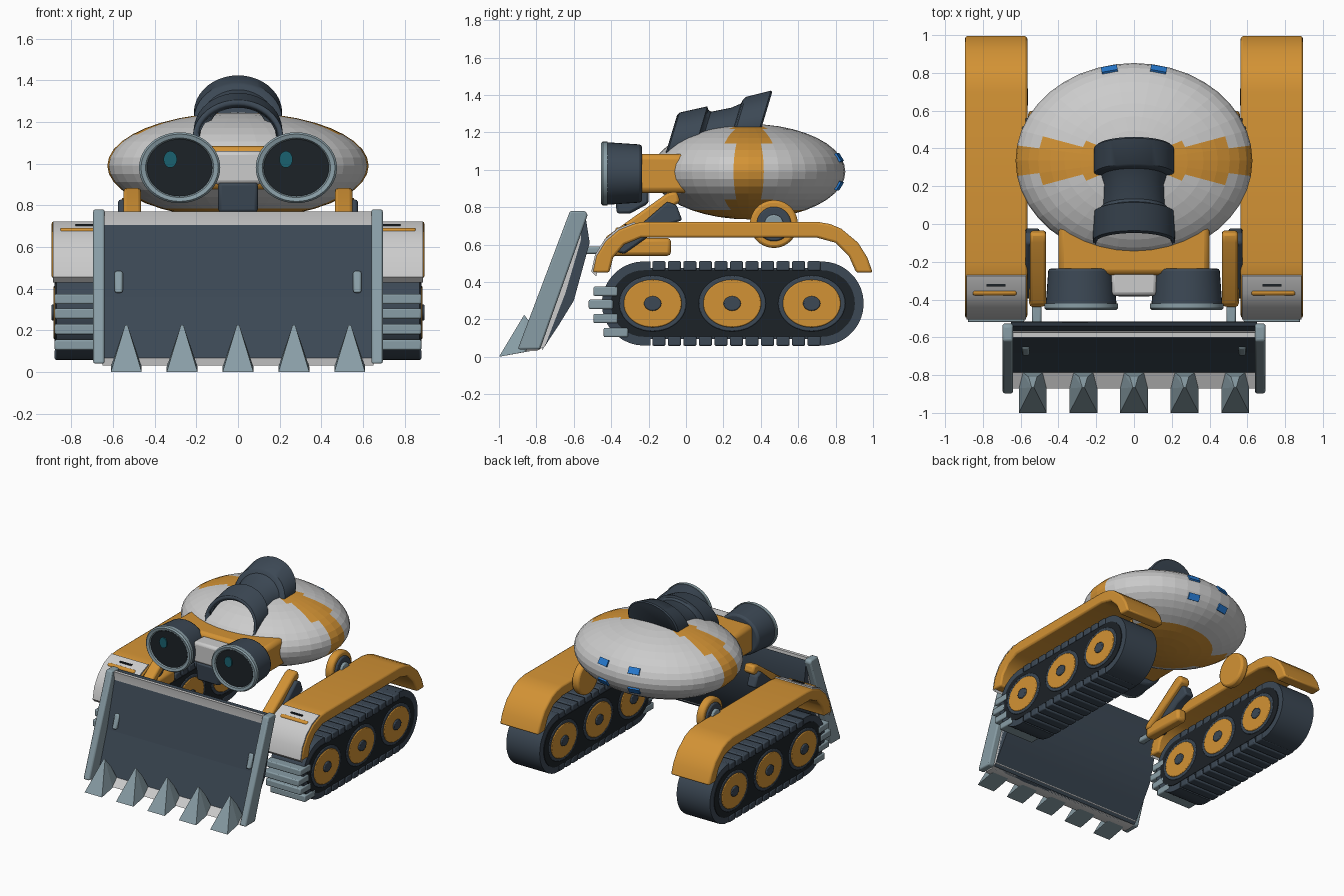
import bpy, bmesh
from math import sin, cos, pi, radians, atan2, hypot
from mathutils import Matrix, Vector

if "Cube" in bpy.data.objects:
    bpy.data.objects.remove(bpy.data.objects["Cube"])


def material(name, rgb):
    m = bpy.data.materials.new(name)
    m.diffuse_color = (*rgb, 1)
    m.use_nodes = True
    m.node_tree.nodes["Principled BSDF"].inputs["Base Color"].default_value = m.diffuse_color
    return m


ORANGE = material("orange", (0.65, 0.29, 0.035))
SLATE = material("slate", (0.045, 0.065, 0.09))
BLACK = material("black", (0.012, 0.016, 0.02))
STEEL = material("steel", (0.25, 0.34, 0.38))
BLUE = material("blue", (0.02, 0.2, 0.65))
TEAL = material("teal", (0.01, 0.12, 0.16))


def finish(name, bm, mat=None, mirror=False, bevel=0, smooth=True):
    bmesh.ops.recalc_face_normals(bm, faces=bm.faces)
    me = bpy.data.meshes.new(name)
    bm.to_mesh(me)
    bm.free()
    o = bpy.data.objects.new(name, me)
    bpy.context.collection.objects.link(o)
    if mat:
        me.materials.append(mat)
    if smooth:
        bpy.ops.object.select_all(action='DESELECT')
        o.select_set(True)
        bpy.context.view_layer.objects.active = o
        bpy.ops.object.shade_smooth_by_angle(angle=radians(32))
    if bevel:
        b = o.modifiers.new("bevel", 'BEVEL')
        b.width, b.segments, b.limit_method = bevel, 2, 'ANGLE'
        b.angle_limit = radians(40)
    if mirror:
        o.modifiers.new("mirror", 'MIRROR')
    return o


def add_prism(bm, prof, x0, x1):
    a = [bm.verts.new((x0, y, z)) for y, z in prof]
    b = [bm.verts.new((x1, y, z)) for y, z in prof]
    n = len(prof)
    bm.faces.new(a)
    bm.faces.new(b[::-1])
    for i in range(n):
        bm.faces.new((a[i], b[i], b[(i + 1) % n], a[(i + 1) % n]))


def prism(name, prof, x0, x1, mat=None, mirror=True, bevel=0):
    bm = bmesh.new()
    add_prism(bm, prof, x0, x1)
    return finish(name, bm, mat, mirror, bevel)


def box(y0, y1, z0, z1):
    return [(y0, z0), (y1, z0), (y1, z1), (y0, z1)]


def add_disc(bm, axis, c, ra, rz, depth, grow=1.0):
    # elliptical cylinder along x or y; grow scales the +axis end
    turn = Matrix.Rotation(pi / 2, 4, 'Y') if axis == 'X' else Matrix.Rotation(-pi / 2, 4, 'X')
    size = (1, ra, rz) if axis == 'X' else (ra, 1, rz)
    bmesh.ops.create_cone(bm, cap_ends=True, segments=40, radius1=1, radius2=grow, depth=depth,
                          matrix=Matrix.Translation(c) @ Matrix.Diagonal((*size, 1)) @ turn)


def disc(name, axis, c, ra, rz, depth, mat, bevel=0, grow=1.0, mirror=True):
    bm = bmesh.new()
    add_disc(bm, axis, c, ra, rz, depth, grow)
    return finish(name, bm, mat, mirror, bevel)


def arc(cy, cz, r, a0, a1, n):
    return [(cy + r * cos(radians(a0 + (a1 - a0) * i / n)), cz + r * sin(radians(a0 + (a1 - a0) * i / n)))
            for i in range(n + 1)]


def offset_y(prof, d):
    return [(y + d, z) for y, z in prof]


# Shell body with orange stripes and belly
bm = bmesh.new()
bmesh.ops.create_uvsphere(bm, u_segments=40, v_segments=20, radius=1)
for f in bm.faces:
    c = f.calc_center_median()
    a, rho = abs(atan2(c.y, abs(c.x))), hypot(c.x, c.y)
    wide = 9 if rho > 0.78 else 18 if rho > 0.5 else 27
    if a < radians(wide) or c.z < -0.8:
        f.material_index = 1
bmesh.ops.transform(bm, verts=bm.verts,
                    matrix=Matrix.Translation((0, 0.335, 0.99)) @ Matrix.Diagonal((0.627, 0.517, 0.255, 1)))
body = finish("body_shell", bm, smooth=False)
body.data.materials.append(material("shell_grey", (0.6, 0.59, 0.58)))
body.data.materials.append(ORANGE)

# Rear windows lying on the shell
bm = bmesh.new()
for z in (0.075, -0.075):
    x = 0.13
    y = 0.517 * (1 - (x / 0.627) ** 2 - (z / 0.255) ** 2) ** 0.5
    n = Vector((x / 0.627 ** 2, y / 0.517 ** 2, z / 0.255 ** 2))
    bmesh.ops.create_cube(bm, size=1, matrix=Matrix.Translation((x, y + 0.335, z + 0.99))
                          @ n.to_track_quat('Y', 'Z').to_matrix().to_4x4() @ Matrix.Diagonal((0.085, 0.016, 0.05, 1)))
finish("rear_window", bm, BLUE, True)

# Sheared half-tube intake on the roof: (position along, radius)
bm = bmesh.new()
rows = []
for y, r in [(-0.1, 0.205), (-0.09, 0.218), (0.06, 0.213), (0.07, 0.19), (0.09, 0.17), (0.2, 0.163), (0.25, 0.175),
             (0.255, 0.2), (0.265, 0.212), (0.4, 0.212), (0.41, 0.2)]:
    row = []
    for i in range(25):
        t = pi * (i / 24 * 1.16 - 0.08)
        h = 0.85 * r * sin(t)
        row.append(bm.verts.new((r * cos(t), y + 0.3 * h, 1.128 + 0.25 * (y + 0.06) + h)))
    rows.append(row)
for p, q in zip(rows, rows[1:]):
    for i in range(24):
        bm.faces.new((p[i], p[i + 1], q[i + 1], q[i]))
bm.faces.new(rows[-1])
o = finish("roof_intake", bm, SLATE)
s = o.modifiers.new("wall", 'SOLIDIFY')
s.thickness, s.offset = 0.035, -1

# Eye bar, bridge and chin
prism("eye_bar", box(-0.27, 0.1, 0.875, 1.085), -0.4, 0.4, ORANGE, False, 0.03)
prism("eye_bridge", box(-0.38, -0.25, 0.9, 1.06), -0.12, 0.12, None, False, 0.02)
prism("chin", [(-0.385, 0.91), (-0.37, 0.765), (-0.3, 0.765), (-0.2, 0.82), (-0.2, 0.91)], -0.095, 0.095, SLATE,
      False, 0.015)

# Eyes: housing, rim, lens and glint
disc("eye_housing", 'Y', (0.28, -0.335, 0.98), 0.188, 0.168, 0.2, SLATE, 0.015, 0.92)
bm = bmesh.new()
prev = None
ring = [(1.0, -0.42), (1.0, -0.445), (0.95, -0.455), (0.84, -0.45), (0.79, -0.435), (0.79, -0.42)]
loops = [[bm.verts.new((0.28 + 0.195 * k * cos(2 * pi * i / 48), y, 0.98 + 0.17 * k * sin(2 * pi * i / 48)))
          for i in range(48)] for k, y in ring]
for p, q in zip(loops, loops[1:] + loops[:1]):
    for i in range(48):
        j = (i + 1) % 48
        bm.faces.new((p[i], p[j], q[j], q[i]))
finish("eye_rim", bm, STEEL, True)
disc("eye_lens", 'Y', (0.28, -0.432, 0.98), 0.157, 0.137, 0.02, BLACK)
bm = bmesh.new()
for x in (-0.325, 0.23):
    add_disc(bm, 'Y', (x, -0.445, 1.02), 0.032, 0.04, 0.012)
finish("eye_glint", bm, TEAL)

# Fenders with grey nose plates and marker lamps
top = [(-0.5, 0.45), (-0.48, 0.54), (-0.43, 0.62), (-0.36, 0.68), (-0.27, 0.715)]
prism("fender", top + [(-0.2, 0.722), (0.7, 0.722), (0.77, 0.71), (0.83, 0.685), (0.92, 0.61), (0.97, 0.53), (0.998, 0.45),
                       (0.91, 0.45), (0.87, 0.54), (0.8, 0.61), (0.7, 0.637), (-0.24, 0.637), (-0.33, 0.6),
                       (-0.39, 0.53), (-0.41, 0.45)], 0.565, 0.895, ORANGE, True, 0.012)
prism("fender_nose", [(y - 0.006, z + 0.006) for y, z in top] + [(y + 0.02, z - 0.02) for y, z in top[::-1]],
      0.572, 0.888)
prism("fender_lamp", box(-0.378, -0.345, 0.66, 0.692), 0.62, 0.855, ORANGE, True, 0.012)
prism("fender_slot", box(-0.33, -0.318, 0.68, 0.71), 0.68, 0.78, BLACK)

# Tracks: belt with raised ends, black web, tread pads
CZ = 0.285
outer = arc(-0.225, CZ, 0.225, 90, 270, 18) + [(-0.19, 0.06), (-0.19, 0.095), (0.7, 0.095), (0.7, 0.06)] \
    + arc(0.725, CZ, 0.225, -90, 90, 18) + [(0.7, 0.51), (0.7, 0.475), (-0.19, 0.475), (-0.19, 0.51)]
prism("track_belt", outer, 0.585, 0.87, SLATE)
web = arc(-0.225, CZ, 0.178, 90, 270, 18) + arc(0.725, CZ, 0.178, -90, 90, 18)
prism("track_web", web, 0.58, 0.875, BLACK)
bm = bmesh.new()
for i in range(11):
    y = -0.16 + i * 0.083
    add_prism(bm, box(y - 0.02, y + 0.05, 0.46, 0.512), 0.58, 0.88)
    add_prism(bm, box(y - 0.02, y + 0.05, 0.058, 0.11), 0.58, 0.88)
finish("tread_pad", bm, SLATE, True, 0.008)
bm = bmesh.new()
for z, y in ((0.35, -0.495), (0.28, -0.52), (0.205, -0.495), (0.13, -0.44)):
    add_prism(bm, box(y, y + 0.13, z - 0.025, z + 0.025), 0.58, 0.88)
finish("front_tread_bar", bm, STEEL, True, 0.008)

# Wheels on both faces of each track
for part, ra, rz, w, mat in (("wheel_tyre", 0.18, 0.15, 0.305, SLATE), ("wheel_disc", 0.155, 0.128, 0.315, ORANGE),
                             ("wheel_hub", 0.046, 0.039, 0.335, SLATE)):
    bm = bmesh.new()
    for y in (-0.178, 0.247, 0.672):
        add_disc(bm, 'X', (0.7275, y, CZ), ra, rz, w)
    finish(part, bm, mat, True, 0.006)

# Side pivots under the body
disc("pivot_disc", 'X', (0.53, 0.47, 0.71), 0.128, 0.128, 0.06, ORANGE, 0.015)
disc("pivot_ring", 'X', (0.555, 0.47, 0.71), 0.092, 0.092, 0.04, SLATE, 0.008)
disc("pivot_cap", 'X', (0.567, 0.47, 0.71), 0.05, 0.05, 0.05, STEEL, 0.008)

# Lift arms
prism("lift_arm", [(-0.44, 0.6), (-0.43, 0.64), (-0.1, 0.875), (-0.05, 0.885), (-0.03, 0.83), (-0.38, 0.6)],
      0.465, 0.55, ORANGE, True, 0.015)
prism("lift_strut", [(-0.4, 0.57), (-0.1, 0.83), (-0.05, 0.81), (-0.02, 0.73), (-0.12, 0.7), (-0.33, 0.55)],
      0.5, 0.575, SLATE, True, 0.012)
prism("lift_base", box(-0.44, -0.08, 0.54, 0.635), 0.475, 0.555, ORANGE, True, 0.02)
prism("lift_link", box(-0.54, -0.42, 0.55, 0.59), 0.49, 0.54, STEEL, True, 0.01)

# Shovel: grey concave face, dark back, side plates
face = [(-0.87, 0.03), (-0.78, 0.07), (-0.67, 0.35), (-0.585, 0.64), (-0.6, 0.77)]
back = [(-0.54, 0.768), (-0.515, 0.61), (-0.6, 0.3), (-0.68, 0.17), (-0.77, 0.035)]
mid = [(-0.575, 0.77), (-0.56, 0.63), (-0.645, 0.34), (-0.755, 0.055), (-0.8, 0.03)]
prism("shovel_face", face + mid, -0.65, 0.65, None, False)
prism("shovel_back", mid[::-1] + back[::-1], -0.65, 0.65, SLATE, False)
prism("shovel_side", [(-0.9, 0.04), (-0.78, 0.04), (-0.525, 0.76), (-0.54, 0.78), (-0.62, 0.78)],
      0.64, 0.695, STEEL, True, 0.01)
prism("shovel_grip", [(-0.7, 0.38), (-0.64, 0.38), (-0.6, 0.48), (-0.66, 0.485)], 0.553, 0.592, STEEL, True, 0.01)

# Shovel teeth
bm = bmesh.new()
for i in range(-2, 3):
    x = i * 0.268
    for p in ((0.074, -1.0, 0.0), (0.074, -0.87, 0.025), (0.06, -0.78, 0.04), (0.006, -0.865, 0.225), (0.022, -0.81, 0.15)):
        for sgn in (-1, 1):
            bm.verts.new((x + sgn * p[0], p[1], p[2]))
    bm.verts.ensure_lookup_table()
    bmesh.ops.convex_hull(bm, input=bm.verts[-10:])
loose = [v for v in bm.verts if not v.link_faces]
bmesh.ops.delete(bm, geom=loose, context='VERTS')
finish("shovel_tooth", bm, STEEL, smooth=False)
